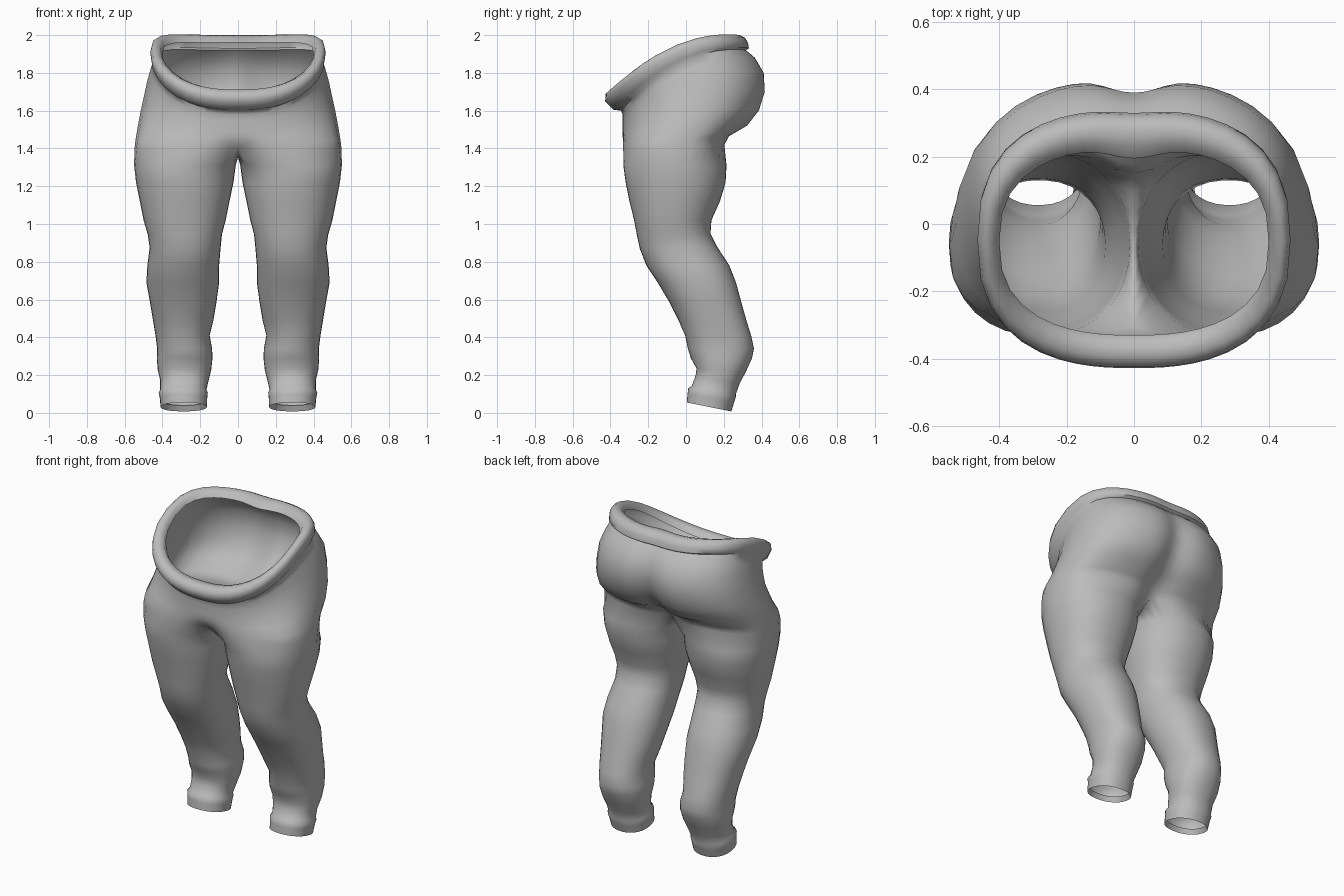
import bpy, bmesh, math

if "Cube" in bpy.data.objects:
    bpy.data.objects.remove(bpy.data.objects["Cube"])

OUT, INN = 25, 7          # points on the outer arc and on the inner-thigh arc
SPREAD = math.radians(50)  # how far the outer arc wraps round the leg


def spow(v, p):
    return math.copysign(abs(v) ** p, v)


def leg_ring(x0, x1, yf, yb, zf, zb, n=2.2):
    """Closed ring round one leg, starting at the inner front."""
    cx, rx, cy, ry = (x0 + x1) / 2, (x1 - x0) / 2, (yf + yb) / 2, (yb - yf) / 2
    arc = math.pi + 2 * SPREAD
    angles = [-SPREAD + arc * i / (OUT - 1) for i in range(OUT)]
    angles += [math.pi + SPREAD + (2 * math.pi - arc) * (i + 1) / (INN + 1) for i in range(INN)]
    pts = []
    for t in angles:
        q = -spow(math.cos(t), 2 / n)
        pts.append((cx + rx * spow(math.sin(t), 2 / n), cy + ry * q,
                    (zf + zb) / 2 + (zb - zf) / 2 * q))
    return pts


def body_ring(ax, yf, yb, zf, zs, zb, cleft, n, dent=0.0):
    """Half ring round the hips, from centre front to centre back."""
    cy, ry = (yf + yb) / 2, (yb - yf) / 2
    pts = []
    for i in range(OUT):
        u = i / (OUT - 1)
        t = math.pi * (u - 0.75 * math.sin(2 * math.pi * u) / (2 * math.pi))
        q = -spow(math.cos(t), 2 / n)
        x = 0.0 if i in (0, OUT - 1) else ax * math.sin(t) ** (2 / n)
        z = zs + (zb - zf) / 2 * q + ((zb + zf) / 2 - zs) * q * q
        fall = math.exp(-(x / 0.1) ** 2)
        y = cy + ry * q + fall * (dent if q < 0 else -cleft)
        pts.append((x, y, z))
    return pts


# Leg sections: inner x, outer x, front y, back y, front z, back z
LEG = [
    (.178, .398, .018, .228, .085, .04),
    (.165, .410, .004, .240, .055, .008),
    (.163, .414, .008, .255, .10, .055),
    (.160, .420, .012, .264, .130, .085),
    (.168, .412, .030, .264, .142, .098),
    (.155, .412, .050, .282, .195, .15),
    (.142, .425, .056, .318, .235, .22),
    (.135, .430, .025, .350, .29, .29),
    (.137, .428, .010, .360, .34, .34),
    (.150, .437, -.005, .345, .41, .41),
    (.130, .450, -.040, .320, .49, .49),
    (.115, .465, -.085, .295, .58, .58),
    (.100, .485, -.150, .265, .69, .69),
    (.100, .480, -.210, .230, .78, .78),
    (.092, .468, -.245, .165, .87, .88),
    (.085, .478, -.260, .130, .94, .95),
    (.065, .500, -.275, .135, 1.02, 1.02),
    (.045, .520, -.300, .180, 1.12, 1.12),
    (.024, .540, -.320, .210, 1.22, 1.22),
    (.012, .550, -.332, .215, 1.31, 1.31),
]
# Hip and waistband sections: half width, front y, back y,
# front z, side z, back z, rear cleft depth, roundness, front dent
BODY = [
    (.548, -.338, .210, 1.40, 1.40, 1.42, .06, 2.8, .035),
    (.542, -.338, .235, 1.43, 1.45, 1.465, .06, 2.8, .015),
    (.530, -.336, .335, 1.46, 1.52, 1.52, .07, 2.6),
    (.515, -.335, .400, 1.49, 1.60, 1.60, .06, 2.5),
    (.497, -.335, .432, 1.52, 1.68, 1.70, .045, 2.4),
    (.480, -.335, .425, 1.55, 1.76, 1.80, .035, 2.4),
    (.462, -.335, .375, 1.58, 1.82, 1.88, .02, 2.4),
    (.450, -.345, .325, 1.60, 1.86, 1.92, .01, 2.4),
    (.460, -.385, .340, 1.605, 1.875, 1.93, .01, 2.5),
    (.465, -.428, .335, 1.65, 1.91, 1.96, .01, 2.5),
    (.458, -.425, .320, 1.69, 1.935, 1.985, .01, 2.5),
    (.440, -.395, .290, 1.712, 1.947, 2.0, .01, 2.5),
    (.412, -.350, .250, 1.71, 1.935, 1.99, .02, 2.5),
    (.400, -.330, .225, 1.68, 1.90, 1.96, .03, 2.5),
]

bm = bmesh.new()


def add(points):
    return [bm.verts.new(p) for p in points]


def bridge(a, b, closed):
    n = len(a)
    for i in range(n if closed else n - 1):
        j = (i + 1) % n
        bm.faces.new((a[i], a[j], b[j], b[i]))


# One trouser leg from cuff lip to upper thigh
rings = [add(leg_ring(*r)) for r in LEG]

# Lowest hip ring closed along the centre line by the crotch arch
hip = body_ring(*BODY[0])
front, back = hip[0], hip[-1]
arch = []
for i in range(INN):
    f = (i + 1) / (INN + 1)
    arch.append((0.0, back[1] + (front[1] - back[1]) * f,
                 back[2] + (front[2] - back[2]) * f - 0.055 * math.sin(math.pi * f) ** 0.6))
rings.append(add(hip + arch))
for a, b in zip(rings, rings[1:]):
    bridge(a, b, True)

# Seat, hips and rolled waistband
prev = rings[-1][:OUT]
for r in BODY[1:]:
    cur = add(body_ring(*r))
    bridge(prev, cur, False)
    prev = cur

bmesh.ops.recalc_face_normals(bm, faces=bm.faces)
# Make the open shell face outward, judged by the outermost face
outer = max(bm.faces, key=lambda f: f.calc_center_median().x)
if outer.normal.x < 0:
    bmesh.ops.reverse_faces(bm, faces=bm.faces)

mesh = bpy.data.meshes.new("trousers")
bm.to_mesh(mesh)
bm.free()
trousers = bpy.data.objects.new("trousers", mesh)
bpy.context.collection.objects.link(trousers)

# Second leg and other hip
mirror = trousers.modifiers.new("mirror", 'MIRROR')
mirror.use_clip = True
mirror.merge_threshold = 0.0005

grey = bpy.data.materials.new("grey cloth")
grey.diffuse_color = (0.5, 0.5, 0.5, 1)
grey.use_nodes = True
grey.node_tree.nodes["Principled BSDF"].inputs["Base Color"].default_value = grey.diffuse_color
mesh.materials.append(grey)

bpy.context.view_layer.objects.active = trousers
trousers.select_set(True)
bpy.ops.object.shade_smooth_by_angle(angle=math.radians(60))
